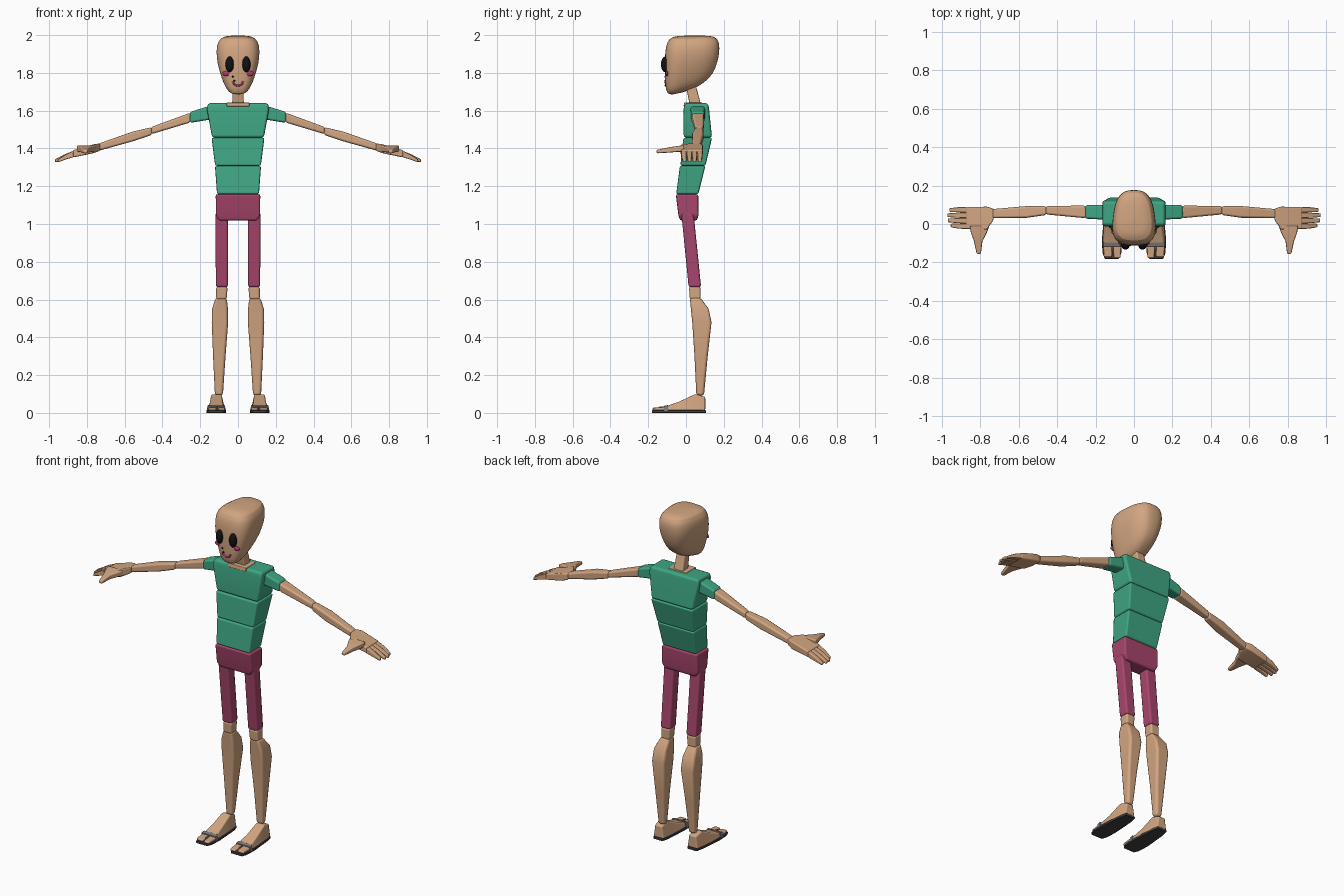
import bpy
import bmesh
import math
from mathutils import Vector

cube = bpy.data.objects.get("Cube")
if cube:
    bpy.data.objects.remove(cube, do_unlink=True)


def material(name, red, green, blue):
    mat = bpy.data.materials.new(name)
    mat.use_nodes = True
    colour = (red, green, blue, 1)
    mat.diffuse_color = colour
    mat.node_tree.nodes["Principled BSDF"].inputs["Base Color"].default_value = colour
    return mat


skin = material("skin", .65, .38, .22)
shirt = material("green shirt", .05, .38, .23)
shorts = material("plum shorts", .39, .06, .15)
blush = material("blush pink", .45, .04, .17)
black = material("eye black", .006, .006, .007)
sole_grey = material("sole dark grey", .05, .05, .055)
strap_grey = material("strap grey", .2, .2, .21)
parts = []


def mesh_object(name, bm, mat):
    bmesh.ops.recalc_face_normals(bm, faces=bm.faces)
    mesh = bpy.data.meshes.new(name)
    bm.to_mesh(mesh)
    bm.free()
    obj = bpy.data.objects.new(name, mesh)
    bpy.context.collection.objects.link(obj)
    mesh.materials.append(mat)
    parts.append(obj)
    return obj


def skin_rings(bm, rings):
    """Bridge closed point rings into a capped tube."""
    loops = [[bm.verts.new(p) for p in ring] for ring in rings]
    count = len(loops[0])
    for low, high in zip(loops, loops[1:]):
        for i in range(count):
            j = (i + 1) % count
            bm.faces.new((low[i], low[j], high[j], high[i]))
    bm.faces.new(loops[0])
    bm.faces.new(loops[-1])


def loft(name, axis, sections, mat, bevel=.01, side=1):
    """Box sections (position, a0, a1, b0, b1, top inset) along an axis."""
    place = {"x": lambda t, a, b: (t * side, a, b),
             "y": lambda t, a, b: (a * side, t, b),
             "z": lambda t, a, b: (a * side, b, t)}[axis]
    rings = []
    for t, a0, a1, b0, b1, *extra in sections:
        inset = extra[0] if extra else 0
        corners = (a0, b0), (a1, b0), (a1 - inset, b1), (a0 + inset, b1)
        rings.append([place(t, a, b) for a, b in corners])
    bm = bmesh.new()
    skin_rings(bm, rings)
    obj = mesh_object(name, bm, mat)
    mod = obj.modifiers.new("soft edges", "BEVEL")
    mod.width = bevel
    mod.segments = 2
    mod.harden_normals = True
    return obj


def centred(name, sections, mat, bevel=.01):
    """Vertical block from (z, half width, front y, back y)."""
    return loft(name, "z", [(z, -w, w, f, b) for z, w, f, b in sections], mat, bevel)


def blob(name, centre, radii, mat):
    bm = bmesh.new()
    bmesh.ops.create_uvsphere(bm, u_segments=20, v_segments=12, radius=1)
    for v in bm.verts:
        v.co = Vector(c + p * r for c, p, r in zip(centre, v.co, radii))
    return mesh_object(name, bm, mat)


# Torso, neck and pelvis
centred("chest", [(1.457, .137, -.012, .138), (1.61, .165, -.012, .122),
                  (1.64, .16, -.006, .117)], shirt, .014)
centred("waist", [(1.308, .121, -.03, .103), (1.457, .14, -.014, .138)], shirt)
centred("belly", [(1.158, .111, -.052, .065), (1.308, .122, -.032, .103)], shirt)
centred("pelvis", [(1.018, .1, -.032, .058), (1.045, .117, -.04, .066),
                   (1.158, .118, -.054, .065)], shorts)
centred("collar", [(1.622, .06, -.013, .085), (1.643, .06, -.01, .085)], skin, .004)
centred("neck", [(1.63, .031, .02, .08), (1.73, .028, 0, .053)], skin, .008)

# Head: rounded rings tilted at the jaw, level at the crown
head_rings = []
for front, front_z, back, back_z, half in (
        (-.075, 1.682, .03, 1.708, .03), (-.098, 1.69, .10, 1.75, .058),
        (-.109, 1.715, .145, 1.795, .08), (-.113, 1.80, .167, 1.855, .109),
        (-.113, 1.88, .177, 1.905, .124), (-.107, 1.945, .178, 1.955, .121),
        (-.09, 1.982, .165, 1.985, .103), (-.05, 1.999, .13, 1.999, .06)):
    ring = []
    for i in range(32):
        turn = math.tau * i / 32
        c, s = math.cos(turn), math.sin(turn)
        u = math.copysign(abs(c) ** .7, c)
        t = (1 + math.copysign(abs(s) ** .7, s)) / 2
        ring.append((half * u * (1.04 - .27 * t), front + (back - front) * t,
                     front_z + (back_z - front_z) * t))
    head_rings.append(ring)
bm = bmesh.new()
skin_rings(bm, head_rings)
head = mesh_object("head", bm, skin)
head.modifiers.new("smooth", "SUBSURF").levels = 1
bpy.context.view_layer.update()


def face_point(x, z):
    hit, spot, *_ = head.ray_cast(Vector((x, -1, z)), Vector((0, 1, 0)))
    return spot if hit else Vector((x, -.11, z))


# Face
for label, side in (("left", 1), ("right", -1)):
    blob(label + "_eye", face_point(side * .044, 1.845), (.022, .024, .042), black)
    blob(label + "_cheek", face_point(side * .061, 1.797), (.021, .008, .014), blush)
for label, x, z in (("upper", -.027, 1.78), ("lower", -.019, 1.758)):
    blob(label + "_freckle", face_point(x, z), (.005, .005, .005), black)
curve = bpy.data.curves.new("smile", "CURVE")
curve.dimensions = "3D"
curve.bevel_depth = .005
curve.use_fill_caps = True
curve.materials.append(blush)
spline = curve.splines.new("POLY")
spline.points.add(8)
for i, point in enumerate(spline.points):
    turn = math.pi * i / 8
    spot = face_point(-.026 * math.cos(turn), 1.755 - .023 * math.sin(turn))
    point.co = (*spot, 1)
bpy.context.collection.objects.link(bpy.data.objects.new("smile", curve))

for label, side in (("left_", 1), ("right_", -1)):
    # Arm
    loft(label + "sleeve", "x", [(.135, .022, .1, 1.555, 1.63),
                                 (.255, .028, .098, 1.535, 1.593)], shirt, .012, side)
    loft(label + "upper_arm", "x", [(.25, .03, .096, 1.538, 1.59),
                                    (.46, .05, .093, 1.475, 1.513)], skin, .012, side)
    loft(label + "forearm", "x", [(.455, .047, .093, 1.472, 1.513),
                                  (.56, .032, .093, 1.437, 1.488),
                                  (.74, .03, .077, 1.387, 1.425)], skin, .012, side)
    # Hand
    loft(label + "palm", "x", [(.73, .022, .08, 1.388, 1.427),
                               (.765, -.03, .09, 1.375, 1.422),
                               (.875, -.026, .088, 1.352, 1.39)], skin, .008, side)
    for i, tip in enumerate((.953, .968, .97, .96)):
        near, far = -.026 + i * .0285, -.02 + i * .0265
        middle = (.87 + tip) / 2
        loft(f"{label}finger_{i + 1}", "x",
             [(.87, near, near + .028, 1.354, 1.388),
              (middle, near + .002, near + .028, 1.342, 1.368),
              (tip, far + .003, far + .022, 1.326, 1.342)], skin, .005, side)
    loft(label + "thumb", "y", [(-.01, .752, .855, 1.383, 1.417),
                                (-.045, .765, .848, 1.382, 1.413),
                                (-.09, .788, .832, 1.378, 1.406),
                                (-.156, .796, .818, 1.374, 1.392)], skin, .007, side)
    # Leg
    loft(label + "short_leg", "z", [(.665, .053, .117, .014, .08),
                                    (1.06, .052, .12, -.025, .04)], shorts, .012, side)
    loft(label + "knee", "z", [(.6, .06, .116, .02, .078),
                               (.67, .055, .115, .016, .078)], skin, .012, side)
    loft(label + "shin", "z", [(.09, .08, .122, .055, .095),
                               (.3, .066, .132, .045, .115),
                               (.48, .052, .139, .033, .135),
                               (.55, .053, .137, .026, .12),
                               (.612, .06, .118, .02, .075)], skin, .016, side)
    # Foot and sandal
    loft(label + "foot", "y", [(.102, .08, .146, .012, .085, .01),
                               (.05, .073, .155, .012, .1, .014),
                               (-.035, .067, .162, .012, .06, .015),
                               (-.115, .066, .163, .012, .032, .006)], skin, .008, side)
    for toe, inner, outer, tip in (("big_toe", .07, .109, -.178),
                                   ("small_toes", .115, .16, -.172)):
        loft(label + toe, "y", [(-.11, inner - .003, outer, .012, .032),
                                (tip, inner, outer - .004, .012, .027)], skin, .008, side)
    loft(label + "sole", "y", [(.106, .082, .144, 0, .014), (.06, .072, .154, 0, .014),
                               (-.08, .063, .167, 0, .014), (-.15, .066, .164, 0, .014),
                               (-.181, .078, .152, 0, .014)], sole_grey, .003, side)
    loft(label + "strap", "y", [(-.095, .063, .167, .008, .042, .007),
                                (-.117, .063, .167, .008, .037, .006)],
         strap_grey, .003, side)
    loft(label + "toe_thong", "y", [(-.11, .107, .117, .012, .036),
                                    (-.145, .108, .116, .012, .032)],
         strap_grey, .002, side)

# Smooth shading with crisp corners
bpy.ops.object.select_all(action="DESELECT")
for obj in parts:
    obj.select_set(True)
bpy.context.view_layer.objects.active = head
bpy.ops.object.shade_smooth_by_angle(angle=math.radians(35))
